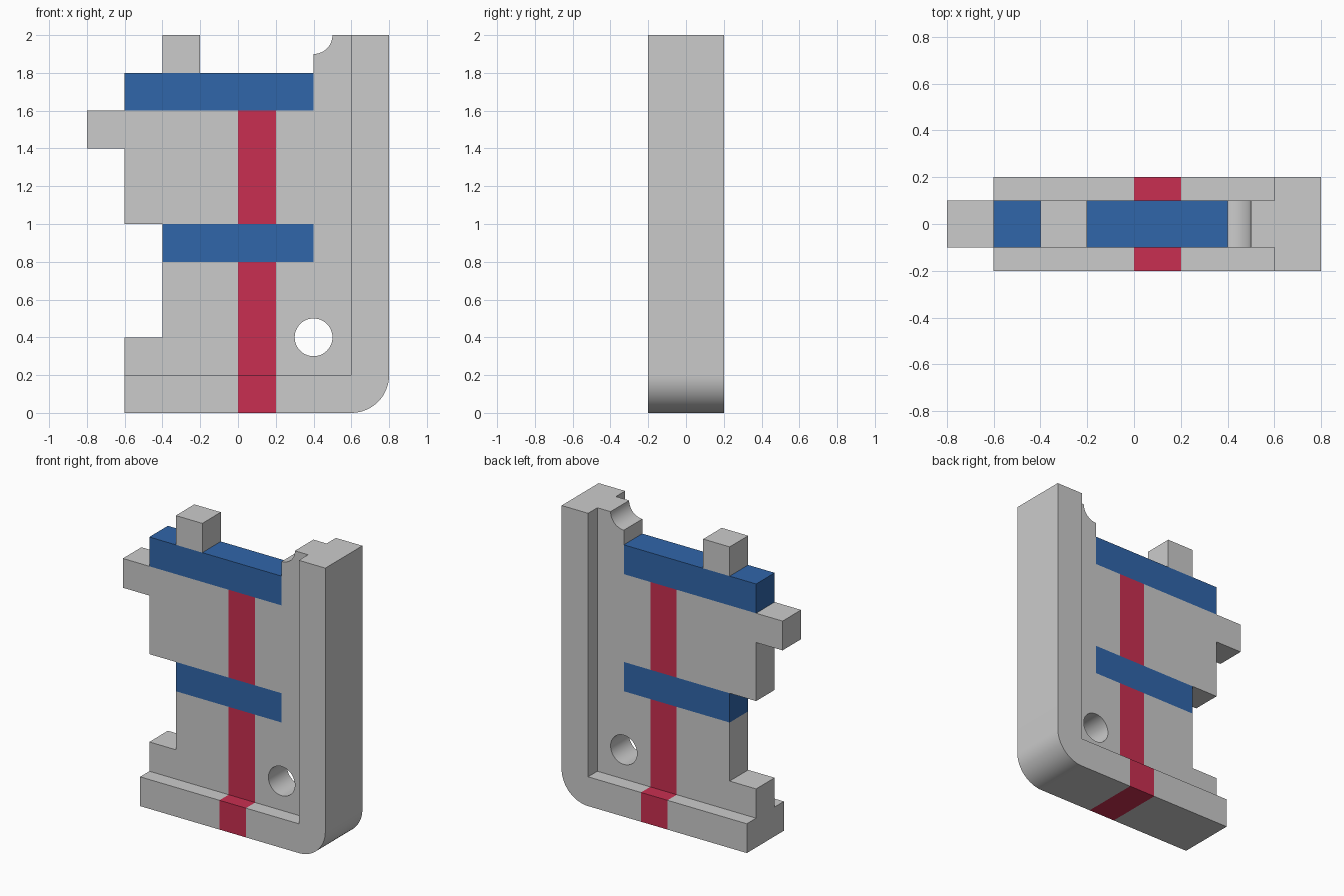
import bpy, bmesh
from math import sin, cos, radians, pi
from mathutils import Vector

if "Cube" in bpy.data.objects:
    bpy.data.objects.remove(bpy.data.objects["Cube"])


def arc(cx, cz, r, a0, a1, n):
    angles = [radians(a0 + (a1 - a0) * i / n) for i in range(n + 1)]
    return [(cx + r * cos(a), cz + r * sin(a)) for a in angles]


def prism(name, profile, half):
    """Extrude an x-z profile evenly to both sides of y = 0."""
    bm = bmesh.new()
    face = bm.faces.new([bm.verts.new((x, -half, z)) for x, z in profile])
    ext = bmesh.ops.extrude_face_region(bm, geom=[face])['geom']
    bmesh.ops.translate(bm, vec=(0, 2 * half, 0),
                        verts=[v for v in ext if isinstance(v, bmesh.types.BMVert)])
    bmesh.ops.recalc_face_normals(bm, faces=bm.faces)
    me = bpy.data.meshes.new(name)
    bm.to_mesh(me)
    bm.free()
    ob = bpy.data.objects.new(name, me)
    bpy.context.collection.objects.link(ob)
    return ob


# Thick L-shaped frame with a rounded outer corner
frame = prism("frame", [(-.6, 0)] + arc(.6, .2, .2, -90, 0, 16) +
              [(.8, 2), (.6, 2), (.6, .2), (-.6, .2)], .2)

# Thin stepped panel, let into the frame, with a quarter-round notch at the top
panel = prism("panel", [
    (-.6, .1), (.7, .1), (.7, 2)] + arc(.4, 2, .1, 0, -90, 12) + [
    (.4, 1.8), (-.2, 1.8), (-.2, 2), (-.4, 2), (-.4, 1.8), (-.6, 1.8),
    (-.6, 1.6), (-.8, 1.6), (-.8, 1.4), (-.6, 1.4), (-.6, 1), (-.4, 1),
    (-.4, .4), (-.6, .4)], .1)

# Round through-hole
hole = prism("hole_cutter", arc(.4, .4, .1, 0, 352.5, 47), .3)

for tool, op in ((panel, 'UNION'), (hole, 'DIFFERENCE')):
    tool.hide_render = True
    mod = frame.modifiers.new(op, 'BOOLEAN')
    mod.object, mod.operation, mod.solver = tool, op, 'EXACT'
bpy.context.view_layer.update()
solid = bmesh.new()
solid.from_object(frame, bpy.context.evaluated_depsgraph_get())
for ob in (frame, panel, hole):
    bpy.data.objects.remove(ob, do_unlink=True)

# Cut the skin along the borders of the coloured inlays
bmesh.ops.triangulate(solid, faces=solid.faces)
for axis, cuts in ((0, (0, .2, .4)), (2, (.2, .8, 1, 1.6, 1.8))):
    normal = Vector((0, 0, 0))
    normal[axis] = 1
    for c in cuts:
        bmesh.ops.bisect_plane(solid, geom=solid.verts[:] + solid.edges[:] + solid.faces[:],
                               dist=1e-5, plane_co=normal * c, plane_no=normal)

# Inlay regions: x0, x1, z0, z1
regions = {
    "cross_bands": [(-.6, .4, 1.6, 1.8), (-.4, .4, .8, 1)],
    "upright_stripe": [(0, .2, 0, .8), (0, .2, 1, 1.6)],
}
colours = {"cross_bands": (.03, .133, .402, 1), "upright_stripe": (.584, .028, .082, 1)}


def region_of(face):
    e = 1e-4
    for name, boxes in regions.items():
        for x0, x1, z0, z1 in boxes:
            if all(x0 - e < v.co.x < x1 + e and z0 - e < v.co.z < z1 + e for v in face.verts):
                # the underside of the left tab lies on a band border but is grey
                return name
    return "frame_and_panel"


# One object per colour, sharing borders without overlap
for name in ("frame_and_panel", *regions):
    bm = solid.copy()
    bmesh.ops.delete(bm, geom=[f for f in bm.faces if region_of(f) != name], context='FACES')
    bmesh.ops.dissolve_limit(bm, angle_limit=radians(.5), verts=bm.verts, edges=bm.edges)
    me = bpy.data.meshes.new(name)
    bm.to_mesh(me)
    bm.free()
    ob = bpy.data.objects.new(name, me)
    bpy.context.collection.objects.link(ob)
    if name in colours:
        mat = bpy.data.materials.new(name)
        mat.diffuse_color = colours[name]
        mat.use_nodes = True
        mat.node_tree.nodes["Principled BSDF"].inputs["Base Color"].default_value = mat.diffuse_color
        me.materials.append(mat)
    bpy.ops.object.select_all(action='DESELECT')
    ob.select_set(True)
    bpy.context.view_layer.objects.active = ob
    bpy.ops.object.shade_smooth_by_angle(angle=radians(30))
solid.free()
